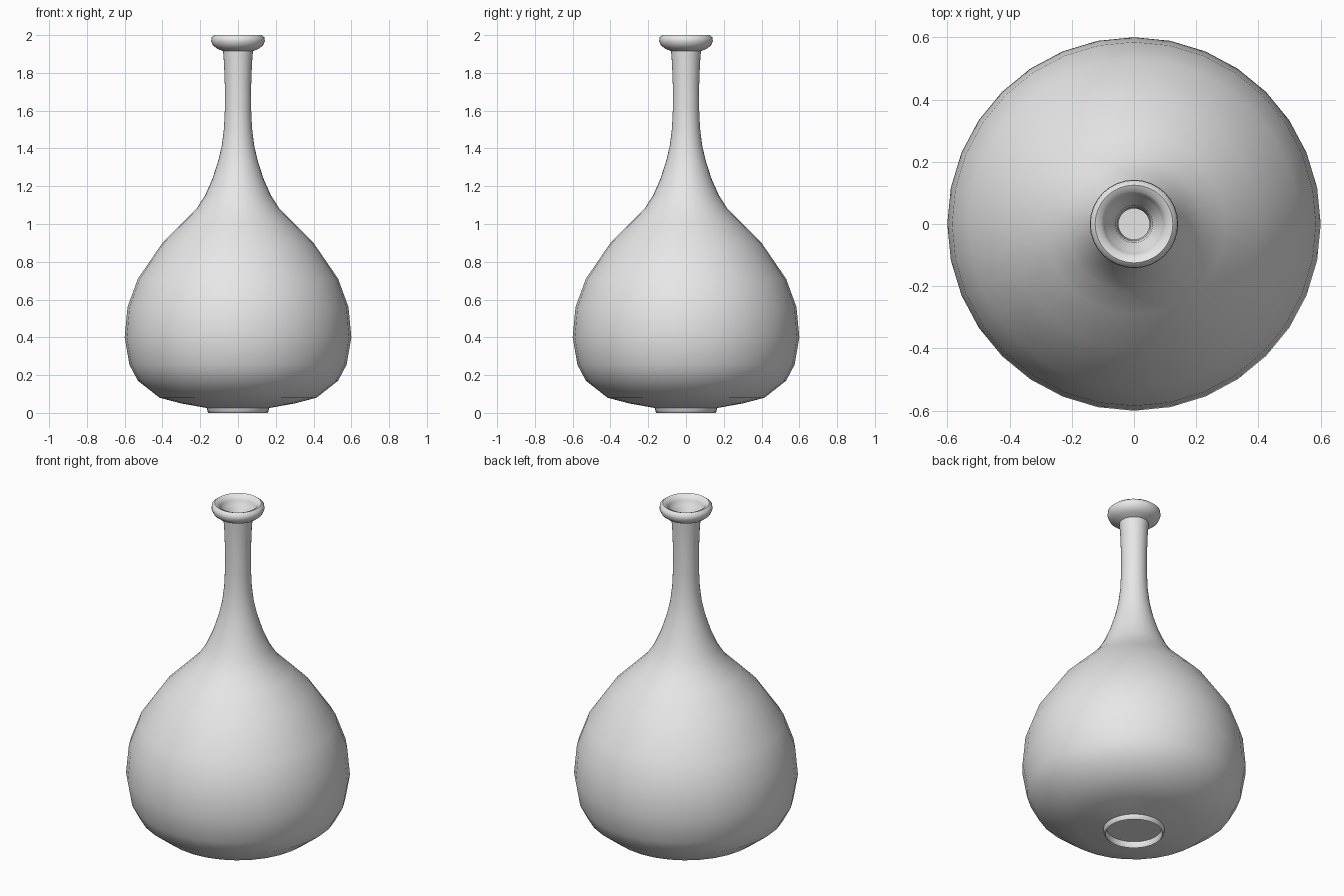
import bpy
import bmesh
import math

default_cube = bpy.data.objects.get("Cube")
if default_cube:
    bpy.data.objects.remove(default_cube, do_unlink=True)

SIDES = 32
WALL = 0.02

# Single grey clay material
clay = bpy.data.materials.new("grey clay")
clay.use_nodes = True
GREY = (0.8, 0.8, 0.8, 1)
clay.diffuse_color = GREY
clay.node_tree.nodes["Principled BSDF"].inputs["Base Color"].default_value = GREY

# Profiles are (radius, height) pairs running from the base upward
foot = [(0, 0.035), (0.148, 0.035), (0.15, 0.005), (0.154, 0), (0.161, 0.006), (0.165, 0.026)]
body = [(0.3, 0.05), (0.415, 0.08), (0.53, 0.17), (0.575, 0.255), (0.6, 0.4),
        (0.585, 0.56), (0.53, 0.71), (0.4, 0.9), (0.29, 1.01), (0.22, 1.08)]
neck = [(0.175, 1.15), (0.135, 1.24), (0.103, 1.34), (0.085, 1.42), (0.074, 1.51),
        (0.07, 1.6), (0.07, 1.74), (0.074, 1.85), (0.079, 1.915)]
lip = [(0.11, 1.928), (0.132, 1.945), (0.142, 1.968), (0.14, 1.988), (0.125, 2),
       (0.106, 1.992), (0.095, 1.974), (0.088, 1.945), (0.06, 1.92)]

# The hollow follows the outside, offset inward by the wall thickness
hollow = [(r - WALL, z) for r, z in reversed(body[2:] + neck[:-1])]
hollow += [(0.39, 0.11), (0.2, 0.065), (0, 0.06)]


def lathe(name, profile):
    """Turn a profile about the vertical axis into a smooth mesh."""
    bm = bmesh.new()
    verts = [bm.verts.new((r, 0, z)) for r, z in profile]
    edges = [bm.edges.new(pair) for pair in zip(verts, verts[1:])]
    bmesh.ops.spin(bm, geom=verts + edges, cent=(0, 0, 0), axis=(0, 0, 1),
                   angle=math.tau, steps=SIDES, use_merge=False)
    bmesh.ops.remove_doubles(bm, verts=bm.verts[:], dist=0.0005)
    bmesh.ops.recalc_face_normals(bm, faces=bm.faces[:])
    mesh = bpy.data.meshes.new(name)
    bm.to_mesh(mesh)
    bm.free()
    obj = bpy.data.objects.new(name, mesh)
    bpy.context.collection.objects.link(obj)
    mesh.materials.append(clay)
    return obj


vase = lathe("bottle_vase", foot + body + neck + lip + hollow)

# Smooth shading with the foot edges kept crisp
bpy.ops.object.select_all(action="DESELECT")
vase.select_set(True)
bpy.context.view_layer.objects.active = vase
bpy.ops.object.shade_smooth_by_angle(angle=math.radians(50))
